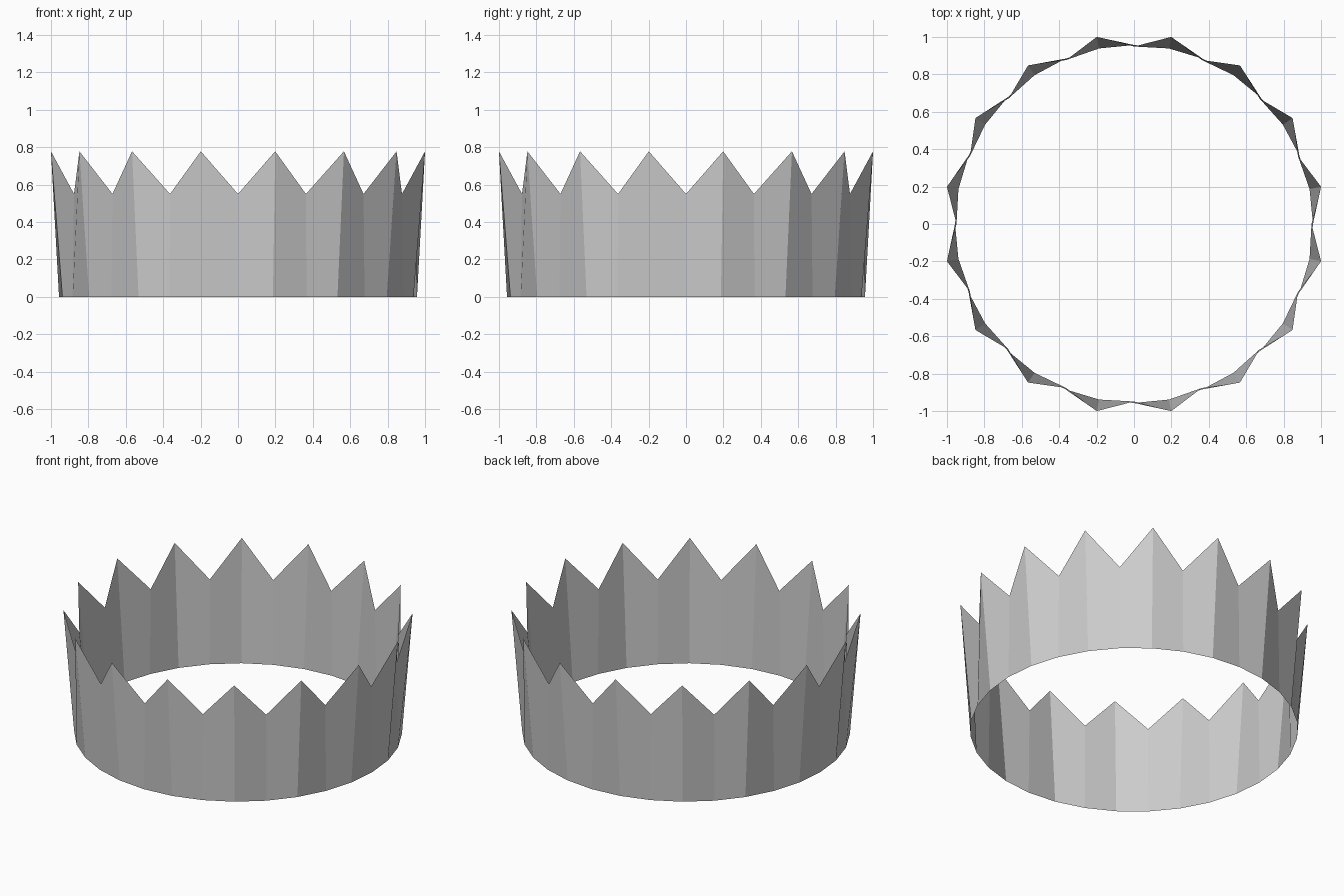
import bpy, bmesh
from math import pi, cos, sin

if "Cube" in bpy.data.objects:
    bpy.data.objects.remove(bpy.data.objects["Cube"])

POINTS = 16
N = POINTS * 2
R_BASE, R_VALLEY, R_TIP = 0.957, 0.949, 1.0196
Z_VALLEY, Z_TIP = 0.55, 0.778


def ring_vert(bm, i, r, z):
    a = 2 * pi * i / N
    return bm.verts.new((r * cos(a), r * sin(a), z))


# Thin zigzag band: tips flare outward, valleys lean slightly inward
bm = bmesh.new()
base = [ring_vert(bm, i, R_BASE, 0) for i in range(N)]
rim = [ring_vert(bm, i, R_TIP, Z_TIP) if i % 2 else ring_vert(bm, i, R_VALLEY, Z_VALLEY)
       for i in range(N)]
for i in range(N):
    j = (i + 1) % N
    bm.faces.new((base[i], base[j], rim[j], rim[i]))

mesh = bpy.data.meshes.new("paper_crown")
bm.to_mesh(mesh)
bm.free()
crown = bpy.data.objects.new("paper_crown", mesh)
bpy.context.collection.objects.link(crown)
